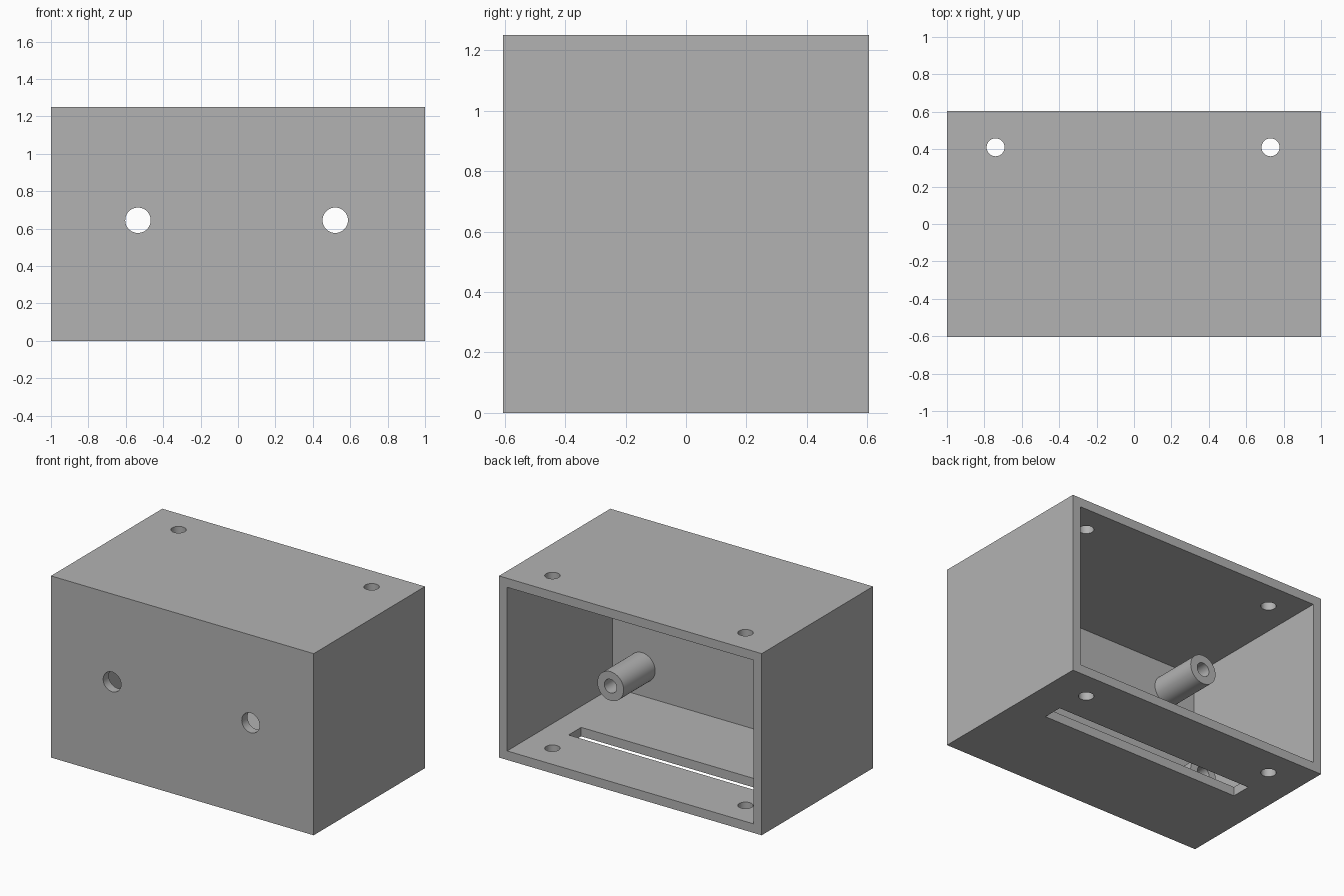
import bpy, bmesh
from math import pi
from mathutils import Matrix, Vector

if "Cube" in bpy.data.objects:
    bpy.data.objects.remove(bpy.data.objects["Cube"])

# Overall size and wall thickness
HALF_X, HALF_Y, HEIGHT, WALL = 1.0, 0.605, 1.25, 0.062
SEGMENTS = 48

grey = bpy.data.materials.new("plain_grey")
grey.use_nodes = True
colour = (0.45, 0.45, 0.45, 1)
grey.diffuse_color = colour
grey.node_tree.nodes["Principled BSDF"].inputs["Base Color"].default_value = colour


def finish(name, bm):
    bmesh.ops.recalc_face_normals(bm, faces=bm.faces)
    mesh = bpy.data.meshes.new(name)
    bm.to_mesh(mesh)
    bm.free()
    mesh.materials.append(grey)
    obj = bpy.data.objects.new(name, mesh)
    bpy.context.collection.objects.link(obj)
    return obj


def box(name, low, high):
    low, high = Vector(low), Vector(high)
    bm = bmesh.new()
    bmesh.ops.create_cube(bm, size=1)
    bmesh.ops.scale(bm, vec=high - low, verts=bm.verts)
    bmesh.ops.translate(bm, vec=(low + high) / 2, verts=bm.verts)
    return finish(name, bm)


def cylinder(name, centre, radius, depth, along_y=False):
    turn = Matrix.Rotation(pi / 2, 4, "X") if along_y else Matrix()
    bm = bmesh.new()
    bmesh.ops.create_cone(bm, cap_ends=True, segments=SEGMENTS, radius1=radius,
                          radius2=radius, depth=depth,
                          matrix=Matrix.Translation(centre) @ turn)
    return finish(name, bm)


def smooth(obj):
    bpy.ops.object.select_all(action="DESELECT")
    obj.select_set(True)
    bpy.context.view_layer.objects.active = obj
    bpy.ops.object.shade_smooth_by_angle()


def cut(target, cutter):
    mod = target.modifiers.new("cut", "BOOLEAN")
    mod.operation, mod.solver, mod.object = "DIFFERENCE", "EXACT", cutter
    bpy.context.view_layer.objects.active = target
    bpy.ops.object.modifier_apply(modifier=mod.name)
    bpy.data.objects.remove(cutter)


# Housing, open at the back
housing = box("housing", (-HALF_X, -HALF_Y, 0), (HALF_X, HALF_Y, HEIGHT))
cut(housing, box("cavity_cutter", (WALL - HALF_X, WALL - HALF_Y, WALL),
                 (HALF_X - WALL, HALF_Y + 0.1, HEIGHT - WALL)))

# Long slot in the floor
cut(housing, box("slot_cutter", (-0.76, 0.055, -0.1), (0.76, 0.192, 0.1)))

# Two round openings in the front wall
for x in (-0.535, 0.52):
    cut(housing, cylinder("front_hole_cutter", (x, -HALF_Y, 0.645), 0.068, 0.3, True))

# Screw holes through the roof and floor
for x in (-0.74, 0.73):
    cut(housing, cylinder("screw_hole_cutter", (x, 0.41, HEIGHT / 2), 0.048, 2))
smooth(housing)


# Hollow mounting post, a ring profile spun around the y axis
def post(name, x, z):
    inner, outer, tip = 0.047, 0.1, -0.2
    base = WALL - HALF_Y
    bm = bmesh.new()
    profile = [bm.verts.new((r, y, 0)) for r, y in
               ((inner, base), (inner, tip), (outer, tip), (outer, base))]
    edges = [bm.edges.new(pair) for pair in zip(profile, profile[1:])]
    bmesh.ops.spin(bm, geom=profile + edges, cent=(0, 0, 0), axis=(0, 1, 0),
                   angle=2 * pi, steps=SEGMENTS)
    bmesh.ops.remove_doubles(bm, verts=bm.verts, dist=0.0001)
    bmesh.ops.translate(bm, vec=(x, 0, z), verts=bm.verts)
    smooth(finish(name, bm))


for side, x in (("right", -0.725), ("left", 0.715)):
    for level, z in (("lower", 0.26), ("upper", 1.0)):
        post(f"{level}_{side}_post", x, z)
